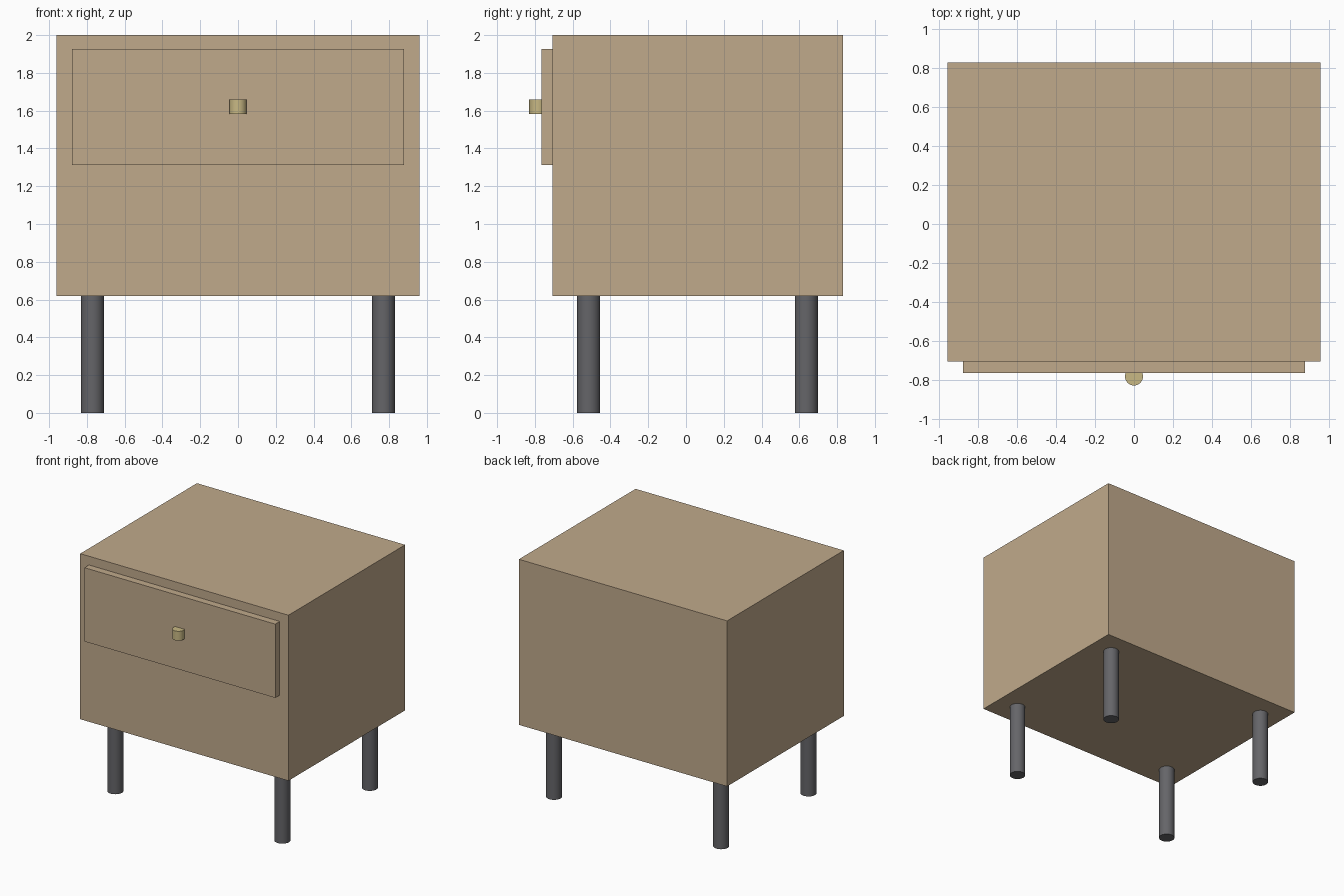
import bpy
import math

if "Cube" in bpy.data.objects:
    bpy.data.objects.remove(bpy.data.objects["Cube"])


def colour(name, rgb):
    m = bpy.data.materials.new(name)
    m.diffuse_color = (*rgb, 1)
    m.use_nodes = True
    m.node_tree.nodes["Principled BSDF"].inputs["Base Color"].default_value = m.diffuse_color
    return m


wood = colour("wood", (0.53, 0.40, 0.26))
metal = colour("dark_metal", (0.13, 0.13, 0.14))
brass = colour("brass", (0.58, 0.48, 0.23))


def box(name, lo, hi, mat):
    centre = [(a + b) / 2 for a, b in zip(lo, hi)]
    bpy.ops.mesh.primitive_cube_add(size=1, location=centre)
    ob = bpy.context.object
    ob.name = name
    ob.scale = [b - a for a, b in zip(lo, hi)]
    bpy.ops.object.transform_apply(location=False, rotation=False, scale=True)
    ob.data.materials.append(mat)


def post(name, x, y, z0, z1, radius, mat):
    bpy.ops.mesh.primitive_cylinder_add(vertices=32, radius=radius, depth=z1 - z0,
                                        location=(x, y, (z0 + z1) / 2))
    ob = bpy.context.object
    ob.name = name
    bpy.ops.object.shade_smooth_by_angle(angle=math.radians(30))
    ob.data.materials.append(mat)


# Cabinet body and the raised drawer front
box("cabinet_body", (-0.96, -0.707, 0.62), (0.96, 0.83, 2.0), wood)
box("drawer_front", (-0.88, -0.766, 1.312), (0.88, -0.707, 1.927), wood)

# Upright round knob, partly sunk into the drawer front
post("drawer_knob", 0, -0.784, 1.582, 1.66, 0.046, brass)

# Four straight legs
for side, x in (("left", -0.77), ("right", 0.77)):
    for end, y in (("front", -0.515), ("back", 0.637)):
        post(f"{end}_{side}_leg", x, y, 0, 0.62, 0.061, metal)
